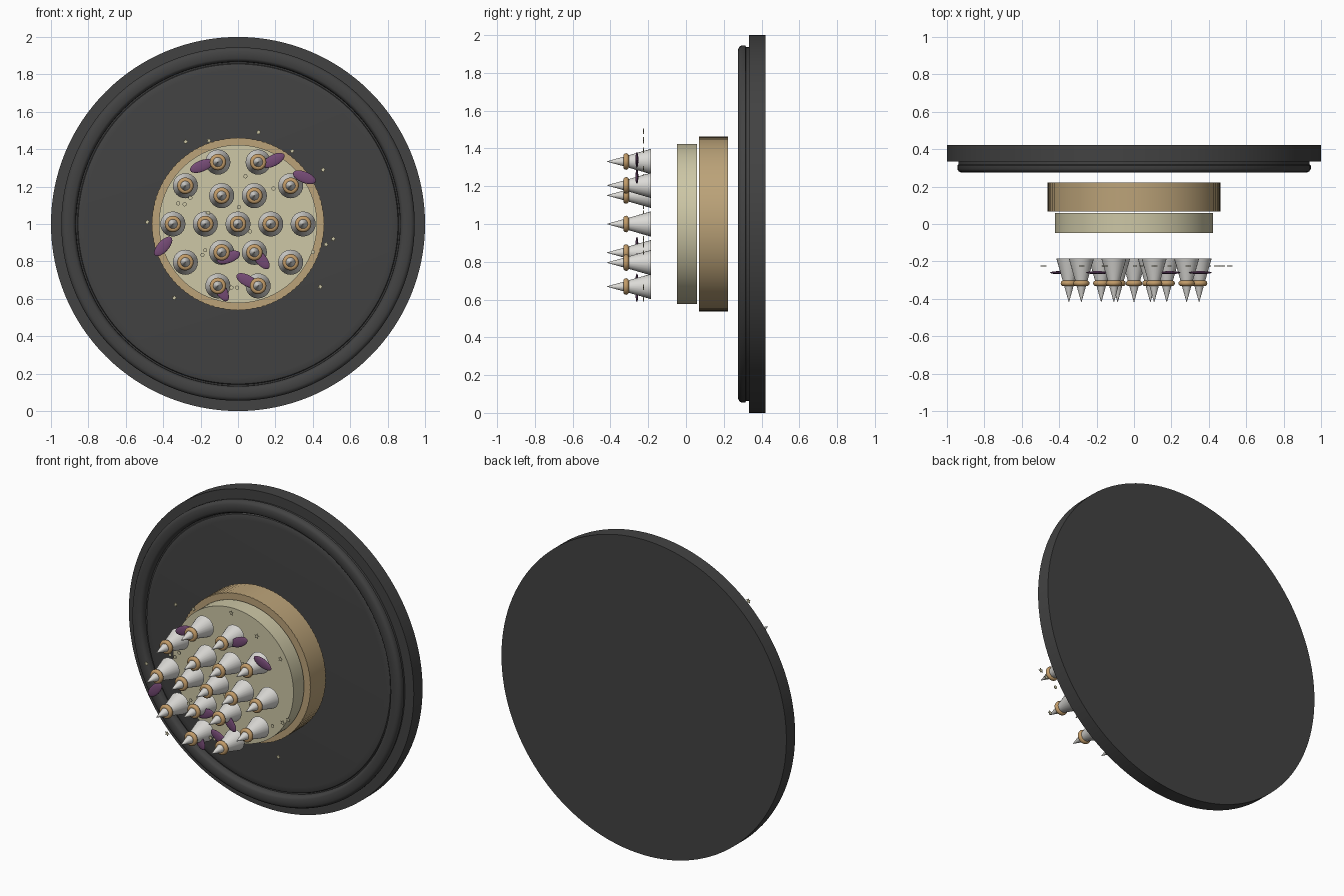
import bpy, bmesh
from math import sin, cos, pi, radians
from mathutils import Matrix, Vector

cube = bpy.data.objects.get("Cube")
if cube:
    bpy.data.objects.remove(cube)


def material(name, rgb):
    m = bpy.data.materials.new(name)
    m.use_nodes = True
    m.diffuse_color = (*rgb, 1)
    m.node_tree.nodes["Principled BSDF"].inputs["Base Color"].default_value = (*rgb, 1)
    return m


slate = material("slate", (0.055, 0.055, 0.055))
crust = material("crust tan", (0.50, 0.365, 0.19))
cream = material("cream", (0.61, 0.57, 0.38))
white = material("meringue white", (0.72, 0.71, 0.68))
gold = material("caramel", (0.54, 0.33, 0.14))
purple = material("petal purple", (0.18, 0.07, 0.18))


def finish(bm, name, mat, matrix, smooth=True):
    bmesh.ops.recalc_face_normals(bm, faces=bm.faces)
    me = bpy.data.meshes.new(name)
    bm.to_mesh(me)
    bm.free()
    me.materials.append(mat)
    ob = bpy.data.objects.new(name, me)
    bpy.context.collection.objects.link(ob)
    ob.matrix_world = matrix
    if smooth:
        bpy.ops.object.select_all(action="DESELECT")
        ob.select_set(True)
        bpy.context.view_layer.objects.active = ob
        bpy.ops.object.shade_smooth_by_angle(angle=radians(35))


def lathe(name, profile, mat, segs=96, centre=(0, 1), closed=False, flute=0.0):
    """Revolve (radius, y) points about the y axis; open ends are capped."""
    bm = bmesh.new()
    rings = []
    for r, y in profile:
        ring = []
        for i in range(segs):
            a = 2 * pi * i / segs
            q = r - flute * (i % 2)
            ring.append(bm.verts.new((q * cos(a), y, q * sin(a))))
        rings.append(ring)
    pairs = list(zip(rings, rings[1:]))
    if closed:
        pairs.append((rings[-1], rings[0]))
    else:
        bm.faces.new(rings[0])
        bm.faces.new(rings[-1])
    for a, b in pairs:
        for i in range(segs):
            j = (i + 1) % segs
            bm.faces.new((a[i], a[j], b[j], b[i]))
    finish(bm, name, mat, Matrix.Translation((centre[0], 0, centre[1])))


# Plate with a rounded rim, a groove and a raised middle
lathe("plate", [(1, 0.422), (1, 0.334)], slate, 128)
lathe("plate_rim", [(0.938, 0.336), (0.938, 0.318), (0.945, 0.314), (0.945, 0.294),
                    (0.938, 0.282), (0.925, 0.276), (0.908, 0.275), (0.885, 0.276),
                    (0.875, 0.282), (0.868, 0.295), (0.866, 0.315), (0.859, 0.315),
                    (0.855, 0.306), (0.845, 0.302), (0.82, 0.30)], slate, 128)

# Finely fluted crust and cream filling
lathe("crust", [(0.462, 0.222), (0.462, 0.068)], crust, 192, flute=0.003)
lathe("filling", [(0.423, 0.058), (0.423, -0.048)], cream)

# Pointed meringues with caramel collars: centre, inner ring, outer ring
spots = [(0, 1)]
for count, radius in ((6, 0.175), (10, 0.348)):
    for k in range(count):
        a = 2 * pi * k / count
        spots.append((radius * cos(a), 1 + radius * sin(a)))
collar = [(0.029 + 0.015 * cos(2 * pi * k / 12), -0.317 + 0.015 * sin(2 * pi * k / 12))
          for k in range(12)]
for n, spot in enumerate(spots):
    lathe(f"meringue_{n}", [(0.067, -0.185), (0.029, -0.317), (0.001, -0.418)], white, 24, spot)
    lathe(f"collar_{n}", collar, gold, 24, spot, closed=True)

# Flat petals: x, z, tilt in degrees
petals = [(-0.195, 1.31, 22), (0.19, 1.34, 28), (0.355, 1.25, -22), (-0.40, 0.88, 48),
          (-0.05, 0.822, 20), (0.122, 0.812, -50), (0.05, 0.697, -28), (-0.09, 0.645, -60)]
for n, (x, z, tilt) in enumerate(petals):
    bm = bmesh.new()
    bmesh.ops.create_uvsphere(bm, u_segments=20, v_segments=12, radius=1)
    bmesh.ops.scale(bm, vec=Vector((0.065, 0.008, 0.03)), verts=bm.verts)
    finish(bm, f"petal_{n}", purple,
           Matrix.Translation((x, -0.26, z)) @ Matrix.Rotation(-radians(tilt), 4, "Y"))


def sprinkle(name, x, z, radii, turn):
    """Thin plate whose ten outline points alternate between two radii."""
    bm = bmesh.new()
    loops = []
    for y in (-0.002, 0.002):
        loop = []
        for k in range(10):
            r = radii[k % 2]
            a = pi / 2 + k * pi / 5
            loop.append(bm.verts.new((r * cos(a), y, r * sin(a))))
        bm.faces.new(loop)
        loops.append(loop)
    for k in range(10):
        j = (k + 1) % 10
        bm.faces.new((loops[0][k], loops[0][j], loops[1][j], loops[1][k]))
    finish(bm, name, cream,
           Matrix.Translation((x, -0.225, z)) @ Matrix.Rotation(turn, 4, "Y"), False)


# Star sprinkles around the edge, round ones between the meringues
stars = [(0.11, 1.49), (-0.28, 1.44), (0.29, 1.39), (0.455, 1.29), (-0.485, 1.01),
         (0.51, 0.92), (0.47, 0.89), (0.44, 0.665), (-0.34, 0.605), (-0.155, 1.445)]
dots = [(0.04, 1.255), (0.19, 1.19), (-0.32, 1.11), (-0.285, 1.105), (-0.255, 1.14),
        (0.005, 1.09), (-0.16, 1.06), (-0.175, 0.86), (-0.19, 0.835), (-0.035, 0.66),
        (-0.005, 0.66), (0.065, 0.96), (0.40, 0.85)]
for n, (x, z) in enumerate(stars):
    sprinkle(f"star_{n}", x, z, (0.016, 0.008), n * 1.3)
for n, (x, z) in enumerate(dots):
    sprinkle(f"dot_{n}", x, z, (0.011, 0.011), 0)
